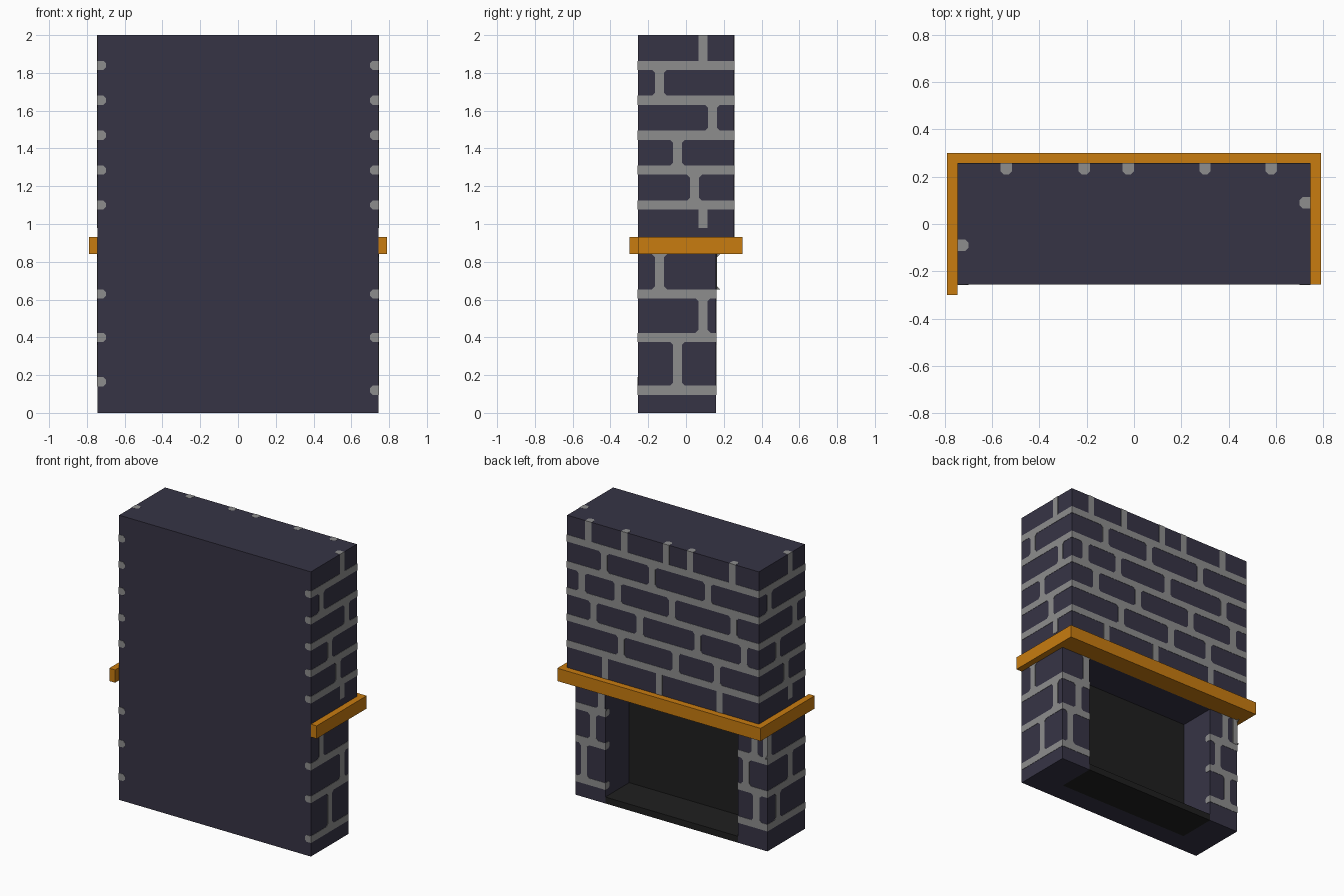
import bpy, bmesh
from mathutils import Vector as V

if "Cube" in bpy.data.objects:
    bpy.data.objects.remove(bpy.data.objects["Cube"])

OUT, DEEP, W, CH = 0.002, 0.045, 0.048, 0.013


def mat(name, rgb):
    m = bpy.data.materials.new(name)
    m.diffuse_color = (*rgb, 1)
    m.use_nodes = True
    m.node_tree.nodes["Principled BSDF"].inputs["Base Color"].default_value = m.diffuse_color
    return m


STONE = mat("dark slate", (0.037, 0.034, 0.060))
MORTAR = mat("mortar grey", (0.27, 0.27, 0.27))
WOOD = mat("orange wood", (0.58, 0.20, 0.005))
SOOT = mat("soot black", (0.014, 0.014, 0.014))


def finish(bm, name, material):
    bmesh.ops.recalc_face_normals(bm, faces=bm.faces)
    me = bpy.data.meshes.new(name)
    bm.to_mesh(me)
    bm.free()
    if material:
        me.materials.append(material)
    ob = bpy.data.objects.new(name, me)
    bpy.context.collection.objects.link(ob)
    return ob


def prism(bm, pts, d):
    """Extrude a flat outline by the vector d."""
    f = bm.faces.new([bm.verts.new(p) for p in pts])
    g = bmesh.ops.extrude_face_region(bm, geom=[f])["geom"]
    bmesh.ops.translate(bm, vec=d, verts=[v for v in g if isinstance(v, bmesh.types.BMVert)])


def box(name, lo, hi, material):
    bm = bmesh.new()
    (x0, y0, z0), (x1, y1, z1) = lo, hi
    prism(bm, [(x0, y0, z0), (x1, y0, z0), (x1, y1, z0), (x0, y1, z0)], V((0, 0, z1 - z0)))
    return finish(bm, name, material)


def bar(bm, a, b, n):
    """Mortar strip sunk in the wall, inner edges chamfered."""
    a, b, n = V(a), V(b), V(n)
    s = (b - a).normalized().cross(n)
    h = W / 2
    sec = [(-h, OUT), (h, OUT), (h, CH - DEEP), (h - CH, -DEEP), (CH - h, -DEEP), (-h, CH - DEEP)]
    prism(bm, [a + s * u + n * v for u, v in sec], b - a)


def joint(bm, p, z0, z1, n, flare=True):
    """Upright joint between two bricks, widened where it meets the rows."""
    p, n = V(p), V(n)
    up = V((0, 0, 1))
    bar(bm, p + up * z0, p + up * z1, n)
    if flare:
        s, h, c = up.cross(n), W / 2, 0.016
        for z, d in ((z0, 1), (z1, -1)):
            pts = [(-h - c, 0), (h + c, 0), (h, c * d), (-h, c * d)]
            prism(bm, [p + s * u + up * (z + v) - n * 0.003 for u, v in pts], n * (0.003 + OUT))


# Chimney body: stepped side profile with the fire opening cut out
bm = bmesh.new()
prof = [(-.255, 0), (.16, 0), (.16, .93), (.255, .93), (.255, 2), (-.255, 2)]
prism(bm, [(-.745, y, z) for y, z in prof], V((1.49, 0, 0)))
body = finish(bm, "chimney_body", STONE)
cutter = box("opening_cutter", (-.515, -.11, -.1), (.515, .4, .84), STONE)
cutter.hide_render = True
cutter.hide_viewport = True
mod = body.modifiers.new("opening", 'BOOLEAN')
mod.object = cutter
mod.operation = 'DIFFERENCE'
mod.solver = 'EXACT'

# Firebox lining
box("hearth_floor", (-.515, -.11, 0), (.515, .16, .045), SOOT)
box("firebox_back", (-.515, -.112, .045), (.515, -.105, .84), SOOT)

# Mantel shelf wrapping three sides
bm = bmesh.new()
plan = [(-.79, -.30), (-.745, -.30), (-.745, .16), (.745, .16),
        (.745, -.255), (.79, -.255), (.79, .30), (-.79, .30)]
prism(bm, [(x, y, .84) for x, y in plan], V((0, 0, .09)))
finish(bm, "mantel_shelf", WOOD)

UPPER = [1.10, 1.285, 1.47, 1.655, 1.84]
LOWER = [.40, .63]
h = W / 2


def spans(rows, lo, hi):
    """Gaps between mortar rows, bottom to top."""
    e = [lo] + rows + [hi]
    return [(e[i] + (h if i else 0), e[i + 1] - (h if i + 2 < len(e) else 0))
            for i in range(len(e) - 1)]


# Side walls: the left pattern is the right one turned half round
SIDE_UP = [.09, .045, -.045, .14, -.14, .09]
SIDE_LOW = [None, -.045, .09, -.14]
for name, sx, first in (("right", 1, .12), ("left", -1, .165)):
    bm = bmesh.new()
    n, x = (sx, 0, 0), sx * .745
    for z in UPPER:
        bar(bm, (x, -.255 - OUT, z), (x, .255 + OUT, z), n)
    for z in [first] + LOWER:
        bar(bm, (x, -.255 - OUT, z), (x, .16 + OUT, z), n)
    for y, (a, b) in zip(SIDE_UP, spans(UPPER, .98, 2 + OUT / 2)):
        joint(bm, (x, sx * y, 0), a, b, n, a > 1 and b < 2)
    for y, (a, b) in zip(SIDE_LOW, spans([first] + LOWER, 0, .84)):
        if y is not None:
            joint(bm, (x, sx * y, 0), a, b, n)
    finish(bm, name + "_wall_mortar", MORTAR)

# Chimney breast above the mantel
BREAST = [[.45, .03, -.44], [.325, -.10, -.42], [.54, .18, -.27, -.63],
          [.63, .35, -.07, -.55], [.457, .084, -.35], [.58, .30, -.025, -.21, -.54]]
bm = bmesh.new()
n = (0, 1, 0)
for z in UPPER:
    bar(bm, (-.745 - OUT, .255, z), (.745 + OUT, .255, z), n)
for xs, (a, b) in zip(BREAST, spans(UPPER, .93, 2 + OUT / 2)):
    for x in xs:
        joint(bm, (x, .255, 0), a, b, n, 1 < a and b < 2)
finish(bm, "breast_mortar", MORTAR)

# Pillars beside the opening
for name, sx, first, xs in (("right", 1, .12, [None, .68, .61, .545]),
                            ("left", -1, .165, [None, -.66, -.58, -.645])):
    bm = bmesh.new()
    for z in [first] + LOWER:
        bar(bm, (sx * (.515 - OUT), .16, z), (sx * (.745 + OUT), .16, z), n)
    for x, (a, b) in zip(xs, spans([first] + LOWER, 0, .84)):
        if x is not None:
            joint(bm, (x, .16, 0), a, b, n)
    finish(bm, name + "_pillar_mortar", MORTAR)
